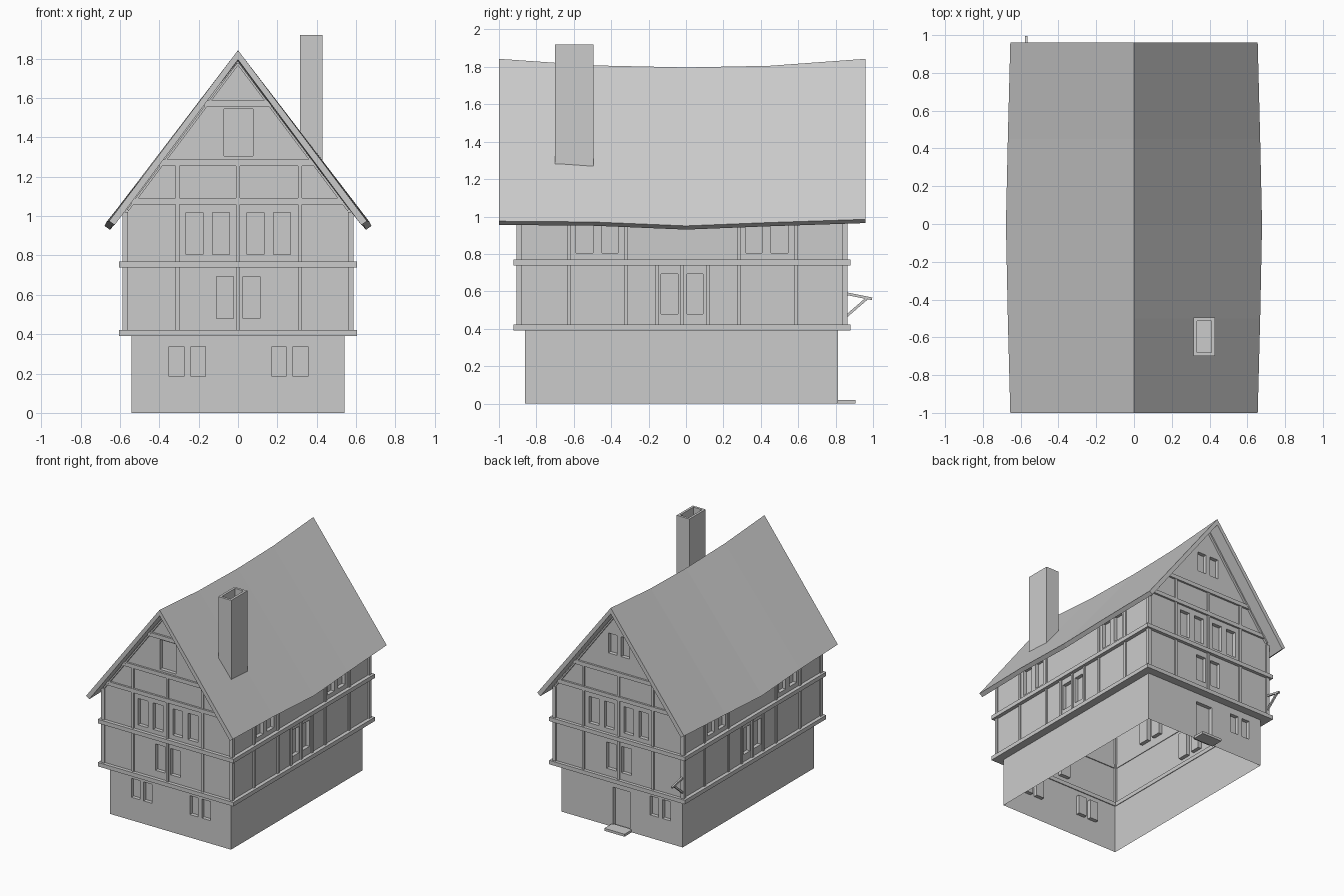
import bpy, bmesh
from mathutils import Vector, Matrix

if "Cube" in bpy.data.objects:
    bpy.data.objects.remove(bpy.data.objects["Cube"])


def finish(name, bm):
    me = bpy.data.meshes.new(name)
    bm.to_mesh(me)
    bm.free()
    ob = bpy.data.objects.new(name, me)
    bpy.context.collection.objects.link(ob)
    return ob


def add_box(bm, x0, x1, y0, y1, z0, z1):
    m = Matrix.Translation(((x0 + x1) / 2, (y0 + y1) / 2, (z0 + z1) / 2))
    m = m @ Matrix.Diagonal((abs(x1 - x0), abs(y1 - y0), abs(z1 - z0), 1))
    bmesh.ops.create_cube(bm, size=1, matrix=m)


def add_bar(bm, a, b, w, h):
    a, b = Vector(a), Vector(b)
    d = b - a
    m = Matrix.Translation((a + b) / 2) @ d.to_track_quat('Z', 'Y').to_matrix().to_4x4()
    bmesh.ops.create_cube(bm, size=1, matrix=m @ Matrix.Diagonal((w, h, d.length, 1)))


def wall(name, axis, pos, poly, openings, depth=0.03):
    """Flat wall (u, z polygon) with recessed openings (u0, u1, z0, z1)."""
    s = 1 if pos > 0 else -1
    bm = bmesh.new()
    bm.faces.new([bm.verts.new((u, v, 0)) for u, v in poly])
    for u0, u1, v0, v1 in openings:
        for co, no in (((u0, 0, 0), (1, 0, 0)), ((u1, 0, 0), (1, 0, 0)),
                       ((0, v0, 0), (0, 1, 0)), ((0, v1, 0), (0, 1, 0))):
            geom = bm.verts[:] + bm.edges[:] + bm.faces[:]
            bmesh.ops.bisect_plane(bm, geom=geom, plane_co=co, plane_no=no, dist=1e-5)
    for u0, u1, v0, v1 in openings:
        inside = []
        for f in bm.faces:
            c = f.calc_center_median()
            if u0 < c.x < u1 and v0 < c.y < v1 and c.z > -1e-4:
                inside.append(f)
        bmesh.ops.delete(bm, geom=inside, context='FACES')
        loop = [(u0, v0), (u1, v0), (u1, v1), (u0, v1)]
        out = [bm.verts.new((*p, 0)) for p in loop]
        inn = [bm.verts.new((*p, -depth)) for p in loop]
        bm.faces.new(inn)
        for i in range(4):
            j = (i + 1) % 4
            bm.faces.new((out[i], out[j], inn[j], inn[i]))
    for v in bm.verts:
        u, z, d = v.co
        v.co = (u, pos + s * d, z) if axis == 'y' else (pos + s * d, u, z)
    if (axis == 'y') == (s > 0):
        bmesh.ops.reverse_faces(bm, faces=bm.faces[:])
    return finish(name, bm)


def rect(a, b, z0, z1):
    return [(a, z0), (b, z0), (b, z1), (a, z1)]


# Stone base, open underneath
BX, BF, BB = 0.54, -0.86, 0.813
low = (0.185, 0.338)
wall("base_front", 'y', BF, rect(-BX, BX, 0, 0.4),
     [(a, b, *low) for a, b in ((-.35, -.274), (-.239, -.165), (.173, .244), (.28, .355))])
wall("base_back", 'y', BB, rect(-BX, BX, 0, 0.4),
     [(-.07, .08, 0.01, 0.32), (-.325, -.25, *low), (-.43, -.36, *low)])
for s, n in ((1, "right"), (-1, "left")):
    wall("base_" + n, 'x', s * BX, rect(BF, BB, 0, 0.4), [])
bm = bmesh.new()
add_box(bm, -.085, .095, BB - .01, .905, 0, .02)
finish("door_step", bm)

# Upper storeys with gables
WX, WF, WB = 0.575, -0.895, 0.853
mid, top = (0.48, 0.692), (0.805, 1.018)
gable = [(-WX, .4), (WX, .4), (WX, 1.035), (0, 1.795), (-WX, 1.035)]
end_windows = [(a, b, *top) for a, b in ((-.264, -.178), (-.13, -.042), (.045, .132), (.18, .268))]
end_windows += [(-.11, -.023, *mid), (.025, .112, *mid)]
wall("gable_front", 'y', WF, gable, end_windows + [(-.07, .075, 1.305, 1.545)])
wall("gable_back", 'y', WB, gable,
     end_windows + [(-.095, -.018, 1.415, 1.575), (.018, .095, 1.415, 1.575)])
side_windows = [(a, b, *top) for a, b in ((-.588, -.497), (-.449, -.364), (.32, .406), (.455, .545))]
side_windows += [(-.134, -.043, *mid), (.005, .09, *mid)]
for s, n in ((1, "right"), (-1, "left")):
    wall("upper_wall_" + n, 'x', s * WX, rect(WF, WB, .4, 1.035), side_windows)

# Floor beams running round the house
bm = bmesh.new()
OX, OF, OB = 0.605, -0.923, 0.879
for z0, z1, w in ((.39, .422, .07), (.738, .77, .035)):
    for s in (1, -1):
        add_box(bm, s * OX, s * (OX - w), OF, OB, z0, z1)
    add_box(bm, -OX + w, OX - w, OF, OF + w, z0, z1)
    add_box(bm, -OX + w, OX - w, OB - w, OB, z0, z1)
finish("floor_beams", bm)

# Timber posts, collar beams and rafters
bm = bmesh.new()
P = 0.011
for s in (1, -1):
    x0, x1 = s * WX, s * (WX + P)
    for y in (-.625, -.32, .285, .59):
        add_box(bm, x0, x1, y - .01, y + .01, .42, 1.02)
    for y in (-.155, -.02, .118):
        add_box(bm, x0, x1, y - .01, y + .01, .42, .74)
    for y0, y1 in ((WF - P, WF + .015), (WB - .015, WB + P)):
        add_box(bm, s * (WX - .017), x1, y0, y1, .42, 1.02)
for y, d in ((WF, -P), (WB, P)):
    for x in (-.307, 0, .315):
        add_box(bm, x - .01, x + .01, y, y + d, .42, 1.26)
    collars = [(1.06, .54), (1.256, .4)] + ([(1.556, .17)] if y < 0 else [])
    for z, hx in collars:
        add_box(bm, -hx, hx, y, y + d * 1.4, z, z + .032)
    for s in (1, -1):
        add_bar(bm, (0, y + d / 2, 1.775), (s * .56, y + d / 2, 1.03), .024, P)
finish("timber_frame", bm)

# Sagging roof slab: y, ridge height, eave half width, eave height
stations = [(-1, 1.843, .655, .975), (-.5, 1.808, .668, .971), (0, 1.797, .678, .95),
            (.45, 1.806, .668, .968), (.96, 1.843, .655, .985)]
bm = bmesh.new()
rings = []
for y, rz, ex, ez in stations:
    section = [(-ex, ez), (0, rz), (ex, ez), (ex - .028, ez - .02), (0, rz - .048), (-ex + .028, ez - .02)]
    rings.append([bm.verts.new((x, y, z)) for x, z in section])
for a, b in zip(rings, rings[1:]):
    for i in range(6):
        j = (i + 1) % 6
        bm.faces.new((a[i], a[j], b[j], b[i]))
for r in (rings[0], rings[-1]):
    bm.faces.new((r[0], r[1], r[4], r[5]))
    bm.faces.new((r[1], r[2], r[3], r[4]))
bmesh.ops.recalc_face_normals(bm, faces=bm.faces[:])
finish("roof", bm)

# Chimney with a sunken flue
bm = bmesh.new()
add_box(bm, .315, .43, -.7, -.495, 1.25, 1.92)
bm.faces.ensure_lookup_table()
cap = max(bm.faces, key=lambda f: f.calc_center_median().z)
bmesh.ops.inset_region(bm, faces=[cap], thickness=.027)
flue = bmesh.ops.extrude_discrete_faces(bm, faces=[cap])['faces'][0]
bmesh.ops.translate(bm, verts=flue.verts[:], vec=(0, 0, -.15))
finish("chimney", bm)

# Sign bracket on the back corner
bm = bmesh.new()
add_bar(bm, (-.57, .855, .588), (-.57, .995, .56), .014, .014)
add_bar(bm, (-.57, .855, .465), (-.57, .965, .56), .014, .014)
finish("wall_bracket", bm)
